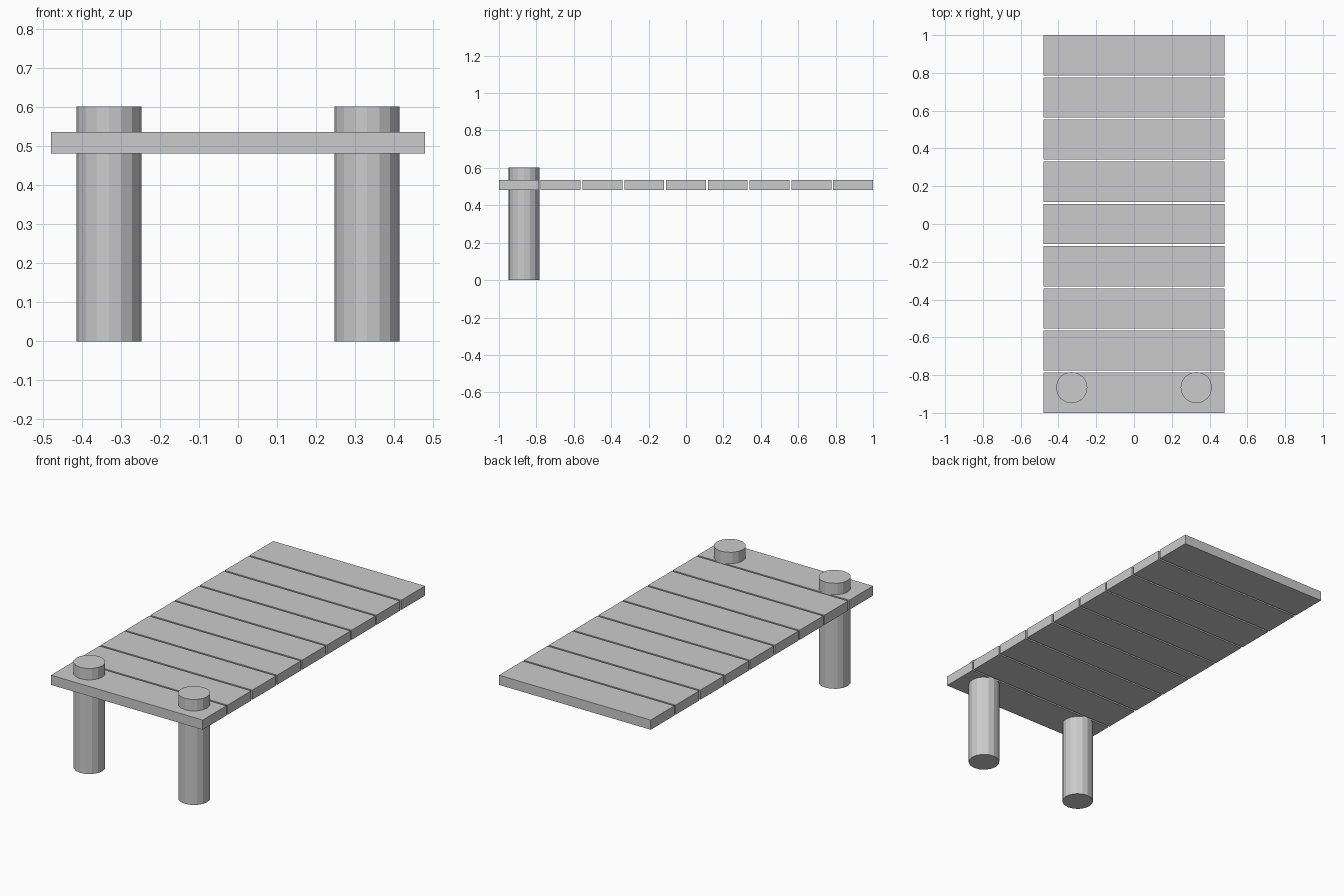
import bpy

if "Cube" in bpy.data.objects:
    bpy.data.objects.remove(bpy.data.objects["Cube"])

PLANKS = 9
PLANK_W = 0.213            # plank size along y
HALF_X = 0.478
Z0, Z1 = 0.481, 0.536      # underside and top of the deck
POST_X, POST_Y, POST_R, POST_H = 0.33, -0.866, 0.083, 0.601


def box(name, center, size):
    bpy.ops.mesh.primitive_cube_add(size=1, location=center)
    ob = bpy.context.object
    ob.name = name
    ob.scale = size
    bpy.ops.object.transform_apply(location=False, rotation=False, scale=True)
    return ob


# Deck: evenly spaced planks with narrow gaps
pitch = (2 - PLANK_W) / (PLANKS - 1)
for i in range(PLANKS):
    y = -1 + PLANK_W / 2 + i * pitch
    box(f"deck_plank_{i + 1}", (0, y, (Z0 + Z1) / 2),
        (2 * HALF_X, PLANK_W, Z1 - Z0))

# Pair of round posts running up through the front plank
for side, name in ((-1, "left_post"), (1, "right_post")):
    bpy.ops.mesh.primitive_cylinder_add(
        vertices=16, radius=POST_R, depth=POST_H,
        location=(side * POST_X, POST_Y, POST_H / 2))
    bpy.context.object.name = name
